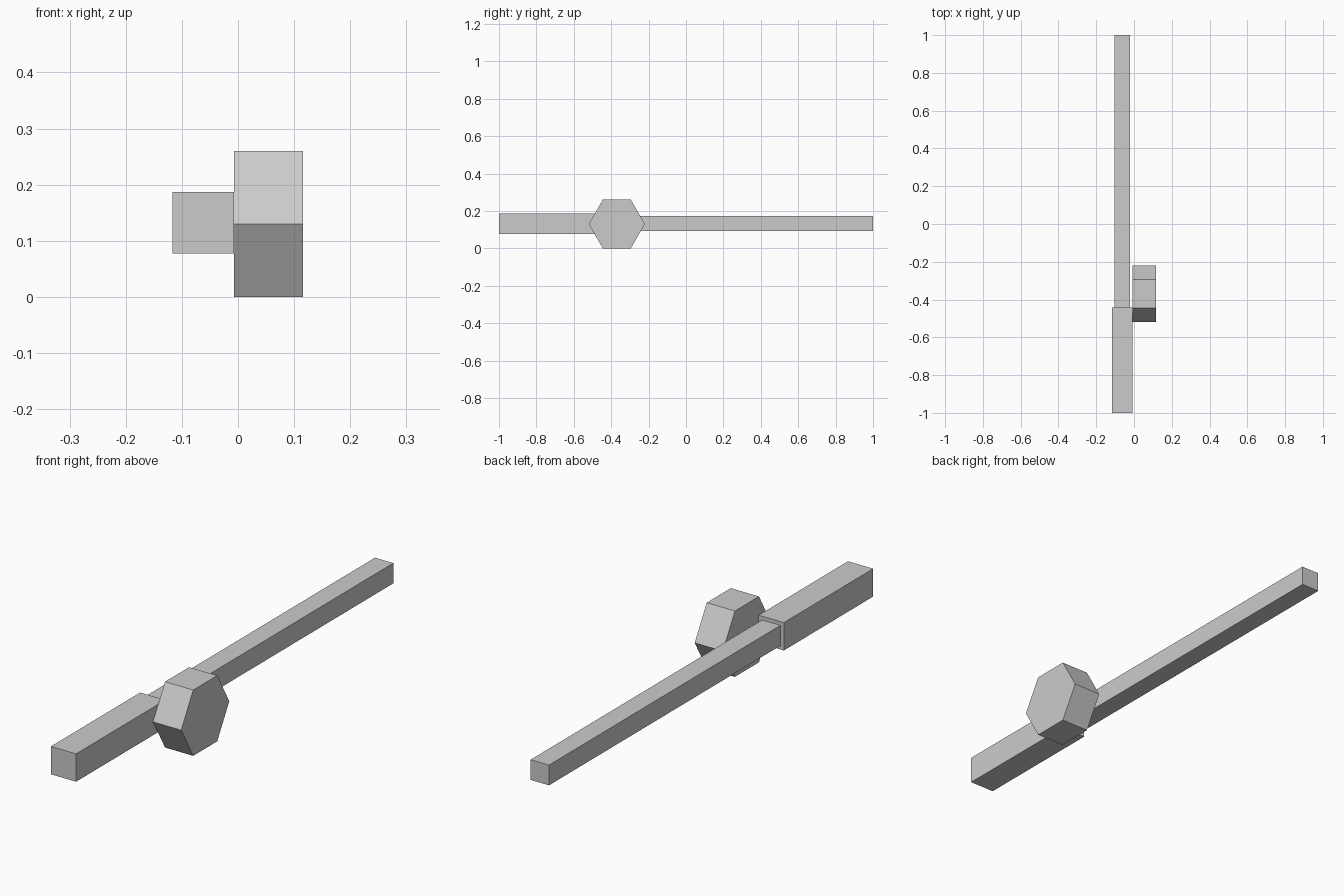
import bpy
import math

cube = bpy.data.objects.get("Cube")
if cube:
    bpy.data.objects.remove(cube, do_unlink=True)

grey = bpy.data.materials.new("light grey")
grey.use_nodes = True
colour = (0.6, 0.6, 0.6, 1)
grey.diffuse_color = colour
grey.node_tree.nodes["Principled BSDF"].inputs["Base Color"].default_value = colour


def finish(name):
    obj = bpy.context.object
    obj.name = name
    obj.data.materials.append(grey)
    bpy.ops.object.transform_apply(location=False, rotation=True, scale=True)
    return obj


def bar(name, width, height, y_front, y_back):
    """Square bar running along y on the shared shaft axis."""
    bpy.ops.mesh.primitive_cube_add(
        size=1, location=(AXIS_X, (y_front + y_back) / 2, AXIS_Z))
    bpy.context.object.scale = (width, y_back - y_front, height)
    return finish(name)


AXIS_X, AXIS_Z = -0.062, 0.132

# Thick grip and the thinner shaft behind it
bar("grip", 0.11, 0.11, -1.0, -0.443)
bar("shaft", 0.08, 0.08, -0.443, 1.0)

# Hexagonal disc on the side of the grip, flat edge on the ground
bpy.ops.mesh.primitive_cylinder_add(
    vertices=6, radius=0.15, depth=0.123, location=(0.0545, -0.37, 0.13),
    rotation=(0, math.pi / 2, 0))
bpy.context.object.rotation_euler = (0, math.pi / 2, 0)
finish("hexagonal_disc")
